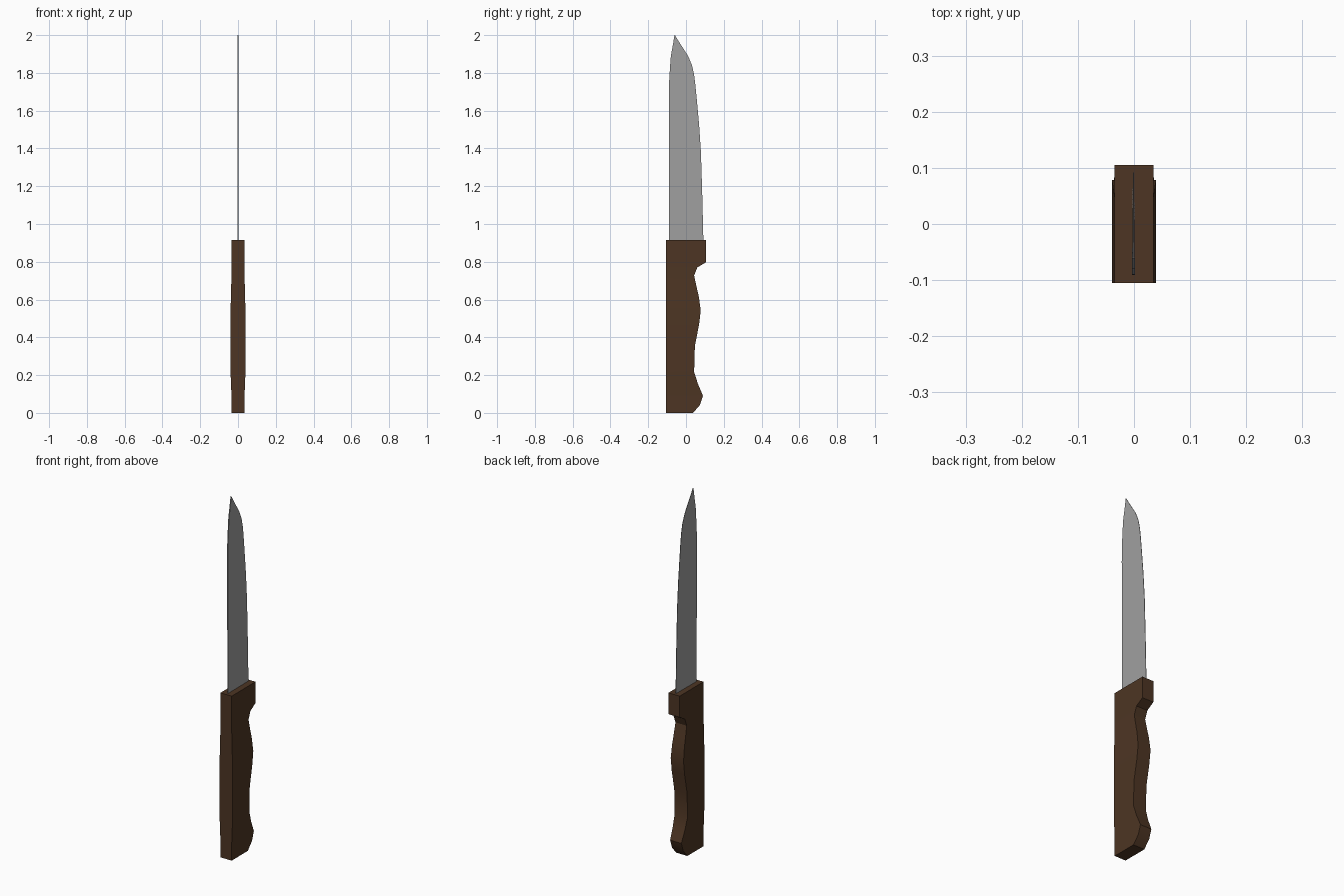
import bpy, bmesh

if "Cube" in bpy.data.objects:
    bpy.data.objects.remove(bpy.data.objects["Cube"])


def material(name, rgb):
    m = bpy.data.materials.new(name)
    m.diffuse_color = (*rgb, 1.0)
    m.use_nodes = True
    m.node_tree.nodes["Principled BSDF"].inputs["Base Color"].default_value = m.diffuse_color
    return m


def loft(name, sections, mat):
    """Stack rectangular sections (z, y_back, y_front, half_back, half_front, x)."""
    bm = bmesh.new()
    rings = []
    for z, y0, y1, h0, h1, x in sections:
        rings.append([bm.verts.new(p) for p in (
            (x - h0, y0, z), (x + h0, y0, z), (x + h1, y1, z), (x - h1, y1, z))])
    for a, b in zip(rings, rings[1:]):
        for i in range(4):
            j = (i + 1) % 4
            bm.faces.new((a[i], a[j], b[j], b[i]))
    bm.faces.new(rings[0][::-1])
    bm.faces.new(rings[-1])
    bmesh.ops.recalc_face_normals(bm, faces=bm.faces[:])
    me = bpy.data.meshes.new(name)
    bm.to_mesh(me)
    bm.free()
    me.materials.append(mat)
    ob = bpy.data.objects.new(name, me)
    bpy.context.collection.objects.link(ob)
    bpy.context.view_layer.objects.active = ob
    ob.select_set(True)
    bpy.ops.object.shade_smooth_by_angle()
    ob.select_set(False)
    return ob


wood = material("dark brown wood", (0.075, 0.036, 0.017))
steel = material("grey steel", (0.35, 0.35, 0.35))

# Handle: straight back, finger-grip front, slightly thicker in the middle
grip = [(0.0, 0.037), (0.042, 0.074), (0.09, 0.09), (0.154, 0.063),
        (0.217, 0.043), (0.355, 0.047), (0.467, 0.069), (0.541, 0.078),
        (0.615, 0.068), (0.658, 0.058), (0.727, 0.043), (0.77, 0.06),
        (0.797, 0.105), (0.915, 0.105)]


def half_width(z):
    rise = min((z - 0.09) / 0.127, (0.727 - z) / 0.186)
    return 0.0345 + 0.005 * max(0.0, min(1.0, rise))


loft("handle", [(z, -0.105, y, half_width(z), half_width(z), 0.0)
                for z, y in grip], wood)

# Blade: thin wedge, spine at the back and cutting edge at the front
outline = [(0.88, -0.089, 0.093), (0.915, -0.089, 0.092), (1.156, -0.089, 0.086),
           (1.38, -0.09, 0.079), (1.53, -0.09, 0.069), (1.66, -0.091, 0.057),
           (1.74, -0.09, 0.049), (1.79, -0.087, 0.043), (1.84, -0.084, 0.032),
           (1.89, -0.08, 0.011), (1.95, -0.069, -0.028), (2.0, -0.061, -0.059)]
loft("blade", [(z, y0, y1, 0.0025, 0.001, -0.001) for z, y0, y1 in outline], steel)
